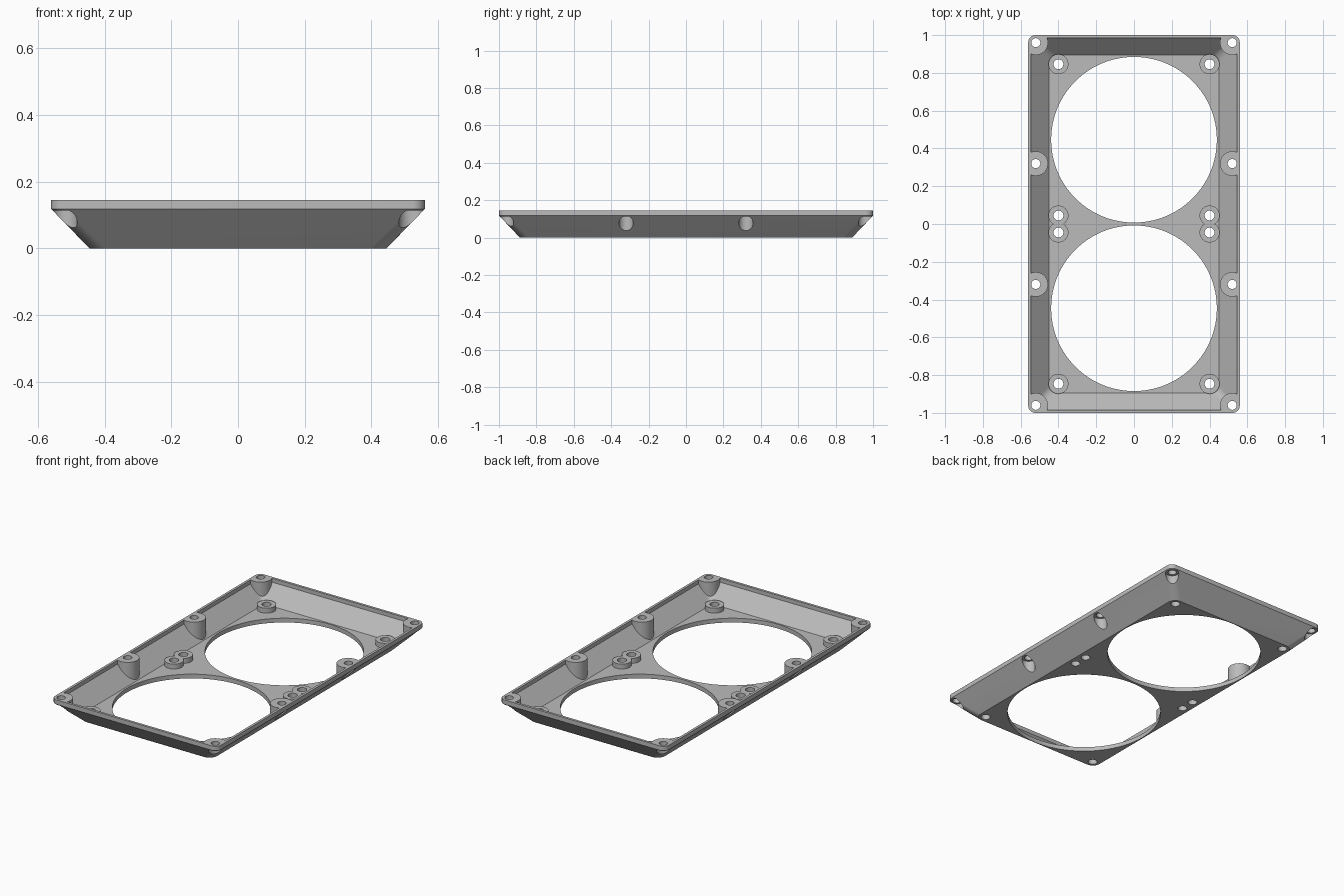
import bpy, bmesh, math

if "Cube" in bpy.data.objects:
    bpy.data.objects.remove(bpy.data.objects["Cube"], do_unlink=True)

grey = bpy.data.materials.new("plain grey")
grey.use_nodes = True
grey.diffuse_color = (0.5, 0.5, 0.5, 1)
grey.node_tree.nodes["Principled BSDF"].inputs["Base Color"].default_value = (0.5, 0.5, 0.5, 1)


def make_object(name, bm):
    bmesh.ops.recalc_face_normals(bm, faces=bm.faces)
    mesh = bpy.data.meshes.new(name)
    bm.to_mesh(mesh)
    bm.free()
    mesh.materials.append(grey)
    obj = bpy.data.objects.new(name, mesh)
    bpy.context.collection.objects.link(obj)
    return obj


def rounded_loft(name, sections, steps=8):
    """Solid through rounded rectangles given as (half x, half y, corner radius, z)."""
    bm = bmesh.new()
    rings = []
    for hx, hy, r, z in sections:
        ring = []
        for q, (sx, sy) in enumerate(((1, 1), (-1, 1), (-1, -1), (1, -1))):
            for i in range(steps + 1):
                a = math.pi / 2 * (q + i / steps)
                ring.append(bm.verts.new((sx * (hx - r) + r * math.cos(a),
                                          sy * (hy - r) + r * math.sin(a), z)))
        rings.append(ring)
    for low, high in zip(rings, rings[1:]):
        for i in range(len(low)):
            j = (i + 1) % len(low)
            bm.faces.new((low[i], low[j], high[j], high[i]))
    bm.faces.new(rings[0])
    bm.faces.new(rings[-1])
    return make_object(name, bm)


def cylinder(name, x, y, r, z0, z1, sides=40):
    bm = bmesh.new()
    bmesh.ops.create_cone(bm, cap_ends=True, segments=sides, radius1=r, radius2=r, depth=z1 - z0)
    bmesh.ops.translate(bm, verts=bm.verts, vec=(x, y, (z0 + z1) / 2))
    return make_object(name, bm)


def subtract(target, cutter):
    """Cut one solid from another, then discard the cutter."""
    cutter.hide_render = True
    mod = target.modifiers.new("cut", 'BOOLEAN')
    mod.operation = 'DIFFERENCE'
    mod.solver = 'EXACT'
    mod.object = cutter
    bpy.context.view_layer.objects.active = target
    bpy.ops.object.modifier_apply(modifier=mod.name)
    bpy.data.objects.remove(cutter, do_unlink=True)


RIM = 0.145
FLOOR = 0.026
BOSSES = [(sx * 0.52, y) for sx in (-1, 1) for y in (-0.96, -0.32, 0.32, 0.96)]
STANDOFFS = [(sx * 0.4, y) for sx in (-1, 1) for y in (-0.846, -0.045, 0.045, 0.846)]

# Sloped outer body with a short upright rim
tray = rounded_loft("mounting_tray", [(0.445, 0.888, 0.05, 0), (0.56, 1, 0.038, 0.118),
                                      (0.56, 1, 0.038, RIM)])

# Hollow interior, leaving the screw bosses and standoffs solid
cavity = rounded_loft("cavity_cutter", [(0.45, 0.894, 0.035, FLOOR), (0.545, 0.985, 0.025, 0.121),
                                        (0.545, 0.985, 0.025, 0.25)])
for x, y in BOSSES:
    subtract(cavity, cylinder("boss_cutter", x, y, 0.065, -0.1, 0.35))
for x, y in STANDOFFS:
    subtract(cavity, cylinder("standoff_cutter", x, y, 0.053, -0.1, FLOOR + 0.03))
subtract(tray, cavity)

# Two large round openings
for y in (-0.446, 0.446):
    subtract(tray, cylinder("opening_cutter", 0, y, 0.4385, -0.1, 0.3, 128))

# Screw holes, with counterbores under the rim bosses
for x, y in BOSSES:
    subtract(tray, cylinder("counterbore_cutter", x, y, 0.038, -0.1, 0.114))
    subtract(tray, cylinder("boss_hole_cutter", x, y, 0.024, -0.1, 0.3))
for x, y in STANDOFFS:
    subtract(tray, cylinder("standoff_hole_cutter", x, y, 0.026, -0.1, 0.3))

bpy.ops.object.select_all(action='DESELECT')
tray.select_set(True)
bpy.context.view_layer.objects.active = tray
bpy.ops.object.shade_smooth_by_angle(angle=math.radians(25))
